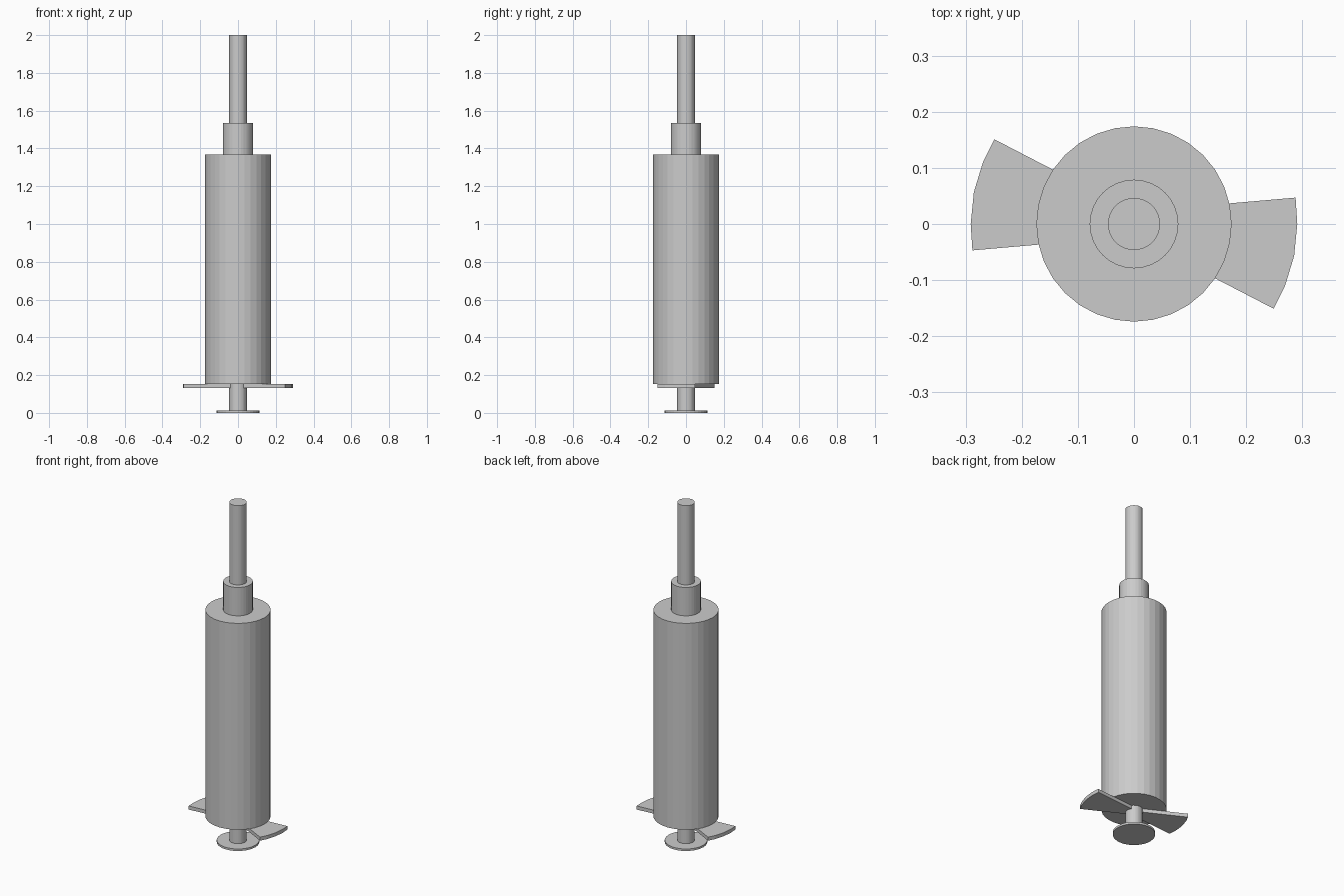
import bpy, bmesh
from math import cos, sin, radians

if "Cube" in bpy.data.objects:
    bpy.data.objects.remove(bpy.data.objects["Cube"])


def tube(name, radius, z0, z1):
    bpy.ops.mesh.primitive_cylinder_add(vertices=32, radius=radius, depth=z1 - z0,
                                        location=(0, 0, (z0 + z1) / 2))
    bpy.context.object.name = name


# Stacked round parts, bottom to top
tube("plunger_disc", 0.1135, 0.0, 0.012)
tube("plunger_rod", 0.0465, 0.012, 0.153)
tube("barrel", 0.174, 0.153, 1.367)
tube("nozzle", 0.079, 1.367, 1.534)
tube("needle", 0.0465, 1.534, 2.0)

# Bow-tie finger flange: one wing outline repeated with a half turn
R = 0.291
wing = [(0.0, -0.022), (0.249, -0.151)]
wing += [(R * cos(radians(a)), R * sin(radians(a))) for a in (-22.5, -11.25, 0)]
wing += [(0.288, 0.047)]
outline = wing + [(-x, -y) for x, y in wing]

bm = bmesh.new()
face = bm.faces.new([bm.verts.new((x, y, 0.132)) for x, y in outline])
top = bmesh.ops.extrude_face_region(bm, geom=[face])["geom"]
bmesh.ops.translate(bm, vec=(0, 0, 0.021),
                    verts=[v for v in top if isinstance(v, bmesh.types.BMVert)])
bmesh.ops.recalc_face_normals(bm, faces=bm.faces)
mesh = bpy.data.meshes.new("finger_flange")
bm.to_mesh(mesh)
bm.free()
bpy.context.collection.objects.link(bpy.data.objects.new("finger_flange", mesh))
